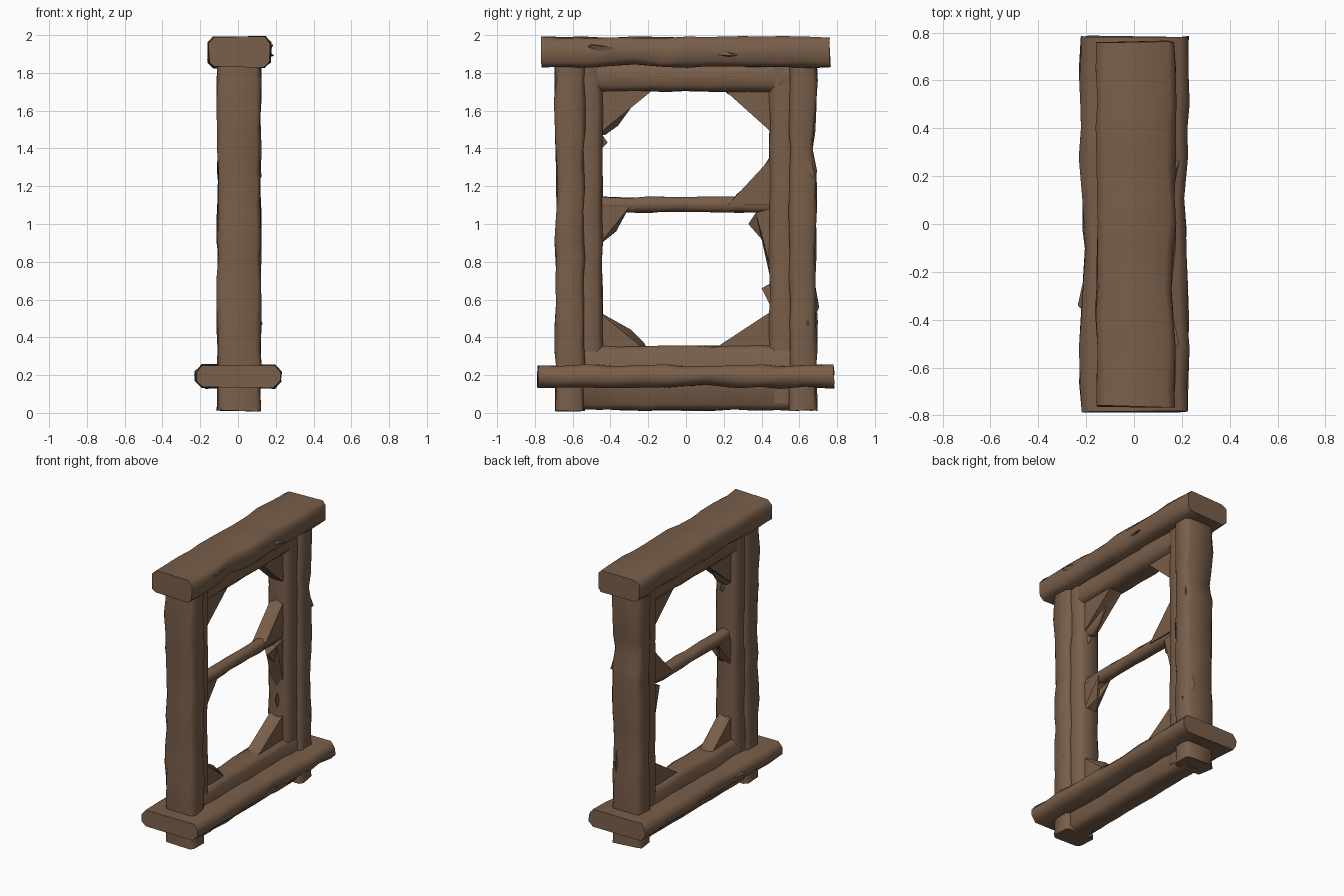
import bpy, bmesh, math, random
from mathutils import Vector

if "Cube" in bpy.data.objects:
    bpy.data.objects.remove(bpy.data.objects["Cube"])

random.seed(7)
wood = bpy.data.materials.new("weathered_brown_wood")
wood.diffuse_color = (0.19, 0.113, 0.068, 1)
wood.use_nodes = True
wood.node_tree.nodes["Principled BSDF"].inputs["Base Color"].default_value = wood.diffuse_color


def finish(bm, name, angle=62):
    bmesh.ops.recalc_face_normals(bm, faces=bm.faces)
    me = bpy.data.meshes.new(name)
    bm.to_mesh(me)
    bm.free()
    ob = bpy.data.objects.new(name, me)
    bpy.context.collection.objects.link(ob)
    me.materials.append(wood)
    bpy.ops.object.select_all(action='DESELECT')
    ob.select_set(True)
    bpy.context.view_layer.objects.active = ob
    bpy.ops.object.shade_smooth_by_angle(angle=math.radians(angle))
    return ob


def beam(name, axis, x, y, z, chamfer=0.03, rings=12, wear=0.01, dents=()):
    """Worn chamfered timber; x, y, z are (min, max).
    dents: (position along beam, radius, offset vector, side direction)."""
    lim = [x, y, z]
    a, b = [i for i in range(3) if i != axis]
    (a0, a1), (b0, b1), (l0, l1) = lim[a], lim[b], lim[axis]
    c = chamfer
    section = [(a0 + c, b0), (a1 - c, b0), (a1, b0 + c), (a1, b1 - c),
               (a1 - c, b1), (a0 + c, b1), (a0, b1 - c), (a0, b0 + c)]
    am, bmid = (a0 + a1) / 2, (b0 + b1) / 2
    bm = bmesh.new()
    loops = []
    for i in range(rings + 1):
        t = l0 + (l1 - l0) * i / rings
        end = i in (0, rings)
        if not end:
            t += random.uniform(-0.25, 0.25) * (l1 - l0) / rings
        loop = []
        for u, v in section:
            # wear pulls the surface slightly inward
            u += random.uniform(-wear, wear * 0.3) * (1 if u > am else -1)
            v += random.uniform(-wear, wear * 0.3) * (1 if v > bmid else -1)
            p = Vector((0, 0, 0))
            p[a], p[b], p[axis] = u, v, t
            if end:
                p[axis] += random.uniform(0, wear) * (1 if i == 0 else -1)
            mid = Vector((0, 0, 0))
            mid[a], mid[b], mid[axis] = am, bmid, t
            for pos, rad, off, side in dents:
                if abs(t - pos) < rad and (p - mid).dot(Vector(side)) > 0:
                    p += Vector(off) * (1 - abs(t - pos) / rad)
            loop.append(bm.verts.new(p))
        loops.append(loop)
    for q, r in zip(loops, loops[1:]):
        for k in range(8):
            bm.faces.new((q[k], q[(k + 1) % 8], r[(k + 1) % 8], r[k]))
    bm.faces.new(loops[0])
    bm.faces.new(loops[-1])
    return finish(bm, name)


def shard(name, outline, half=0.05):
    """Leftover broken piece: a (y, z) outline thinning to a ragged edge."""
    bm = bmesh.new()
    n = len(outline)
    sides = []
    for s in (-1, 1):
        sides.append([bm.verts.new((s * half * (1 if k in (0, 1, n - 1) else 0.15),
                                    py, pz)) for k, (py, pz) in enumerate(outline)])
    bm.faces.new(sides[0])
    bm.faces.new(sides[1])
    for k in range(n):
        j = (k + 1) % n
        bm.faces.new((sides[0][k], sides[0][j], sides[1][j], sides[1][k]))
    bmesh.ops.triangulate(bm, faces=bm.faces)
    return finish(bm, name, 35)


def splinter(name, base, tip, along, width=0.02):
    """Thin sliver: an edge along the grain raised to a tip."""
    base, tip, along = Vector(base), Vector(tip), Vector(along)
    side = along.cross(tip - base).normalized() * width
    bm = bmesh.new()
    v = [bm.verts.new(p) for p in (base - along, base + side, base + along, base - side, tip)]
    bm.faces.new(v[:4])
    for k in range(4):
        bm.faces.new((v[k], v[(k + 1) % 4], v[4]))
    return finish(bm, name, 45)


X, Y, Z = 0, 1, 2
# Heavy outer timbers; the posts run down to the ground as feet
beam("top_lintel", Y, (-0.16, 0.175), (-0.768, 0.768), (1.825, 1.992), 0.03, 12, 0.01,
     [(-0.3, 0.25, (-0.012, 0, 0), (1, 0, 0)), (-0.3, 0.2, (0, 0, 0.02), (0, 0, -1))])
beam("window_sill", Y, (-0.228, 0.23), (-0.79, 0.788), (0.13, 0.255), 0.035, 12, 0.01,
     [(0.05, 0.2, (-0.02, 0, 0), (1, 0, 0)), (-0.1, 0.3, (0.02, 0, 0), (-1, 0, 0)),
      (0.12, 0.2, (0, 0, 0.012), (0, 0, -1))])
beam("left_post", Z, (-0.112, 0.122), (-0.695, -0.535), (0.008, 1.86), 0.022, 16, 0.01,
     [(1.6, 0.1, (0, -0.02, 0), (0, -1, 0)), (1.2, 0.25, (0, 0.008, 0), (0, -1, 0))])
beam("right_post", Z, (-0.112, 0.122), (0.545, 0.695), (0.008, 1.86), 0.022, 16, 0.01,
     [(1.42, 0.12, (0, -0.03, 0), (0, 1, 0)), (1.6, 0.1, (0, 0.01, 0), (0, 1, 0)),
      (0.75, 0.2, (0, -0.01, 0), (0, 1, 0))])

# Recessed inner frame
for side, y in (("left", (-0.60, -0.44)), ("right", (0.44, 0.60))):
    beam(f"{side}_inner_stile", Z, (-0.09, 0.09), y, (0.05, 1.84), 0.03, 12, 0.007)
beam("top_inner_rail", Y, (-0.09, 0.09), (-0.60, 0.60), (1.70, 1.86), 0.03, 10, 0.008)
beam("bottom_inner_rail", Y, (-0.09, 0.09), (-0.60, 0.60), (0.012, 0.355), 0.03, 10, 0.008)
beam("middle_crossbar", Y, (-0.045, 0.045), (-0.49, 0.49), (1.06, 1.145), 0.022, 10, 0.008)

# Broken pieces left in the corners of the two openings
shards = {
    "top_left": [(-0.47, 1.73), (-0.47, 1.47), (-0.43, 1.47), (-0.36, 1.52), (-0.28, 1.63), (-0.15, 1.73)],
    "top_right": [(0.47, 1.73), (0.18, 1.73), (0.22, 1.69), (0.32, 1.63), (0.44, 1.50), (0.47, 1.47)],
    "middle_right": [(0.47, 1.10), (0.22, 1.10), (0.27, 1.16), (0.37, 1.24), (0.44, 1.35), (0.47, 1.37)],
    "lower_left_top": [(-0.47, 1.09), (-0.30, 1.09), (-0.36, 1.03), (-0.37, 0.96), (-0.44, 0.91), (-0.47, 0.88)],
    "lower_right_top": [(0.47, 1.09), (0.47, 0.68), (0.44, 0.74), (0.40, 0.92), (0.33, 1.0), (0.37, 1.06)],
    "bottom_left": [(-0.47, 0.32), (-0.47, 0.54), (-0.44, 0.51), (-0.29, 0.44), (-0.22, 0.37), (-0.2, 0.32)],
    "bottom_right": [(0.47, 0.32), (0.12, 0.32), (0.19, 0.36), (0.30, 0.41), (0.43, 0.50), (0.47, 0.55)],
}
for name, pts in shards.items():
    shard(name + "_broken_piece", pts)

# Splinters: base, tip, direction of the grain
for i, (base, tip, along) in enumerate([
        ((0.0, 0.455, 0.62), (0.02, 0.40, 0.66), (0, 0, 0.07)),
        ((0.02, -0.455, 1.44), (0.02, -0.415, 1.43), (0, 0, 0.05)),
        ((0.10, 0.64, 1.32), (0.125, 0.685, 1.25), (0, 0, 0.09)),
        ((0.08, 0.68, 0.60), (0.07, 0.705, 0.56), (0, 0, 0.10)),
        ((0.10, -0.62, 0.62), (0.12, -0.57, 0.56), (0, 0, 0.10)),
        ((0.16, 0.2, 1.90), (0.19, 0.26, 1.89), (0, 0.08, 0)),
        ((0.16, -0.45, 1.93), (0.187, -0.5, 1.95), (0, 0.09, 0)),
        ((-0.20, -0.28, 0.20), (-0.235, -0.34, 0.20), (0, 0.10, 0)),
        ((0.10, 0.63, 0.50), (0.13, 0.65, 0.47), (0, 0, 0.07)),
        ((0.0, -0.42, 1.11), (0.04, -0.49, 1.17), (0, 0.06, 0))]):
    splinter(f"splinter_{i + 1}", base, tip, along)
